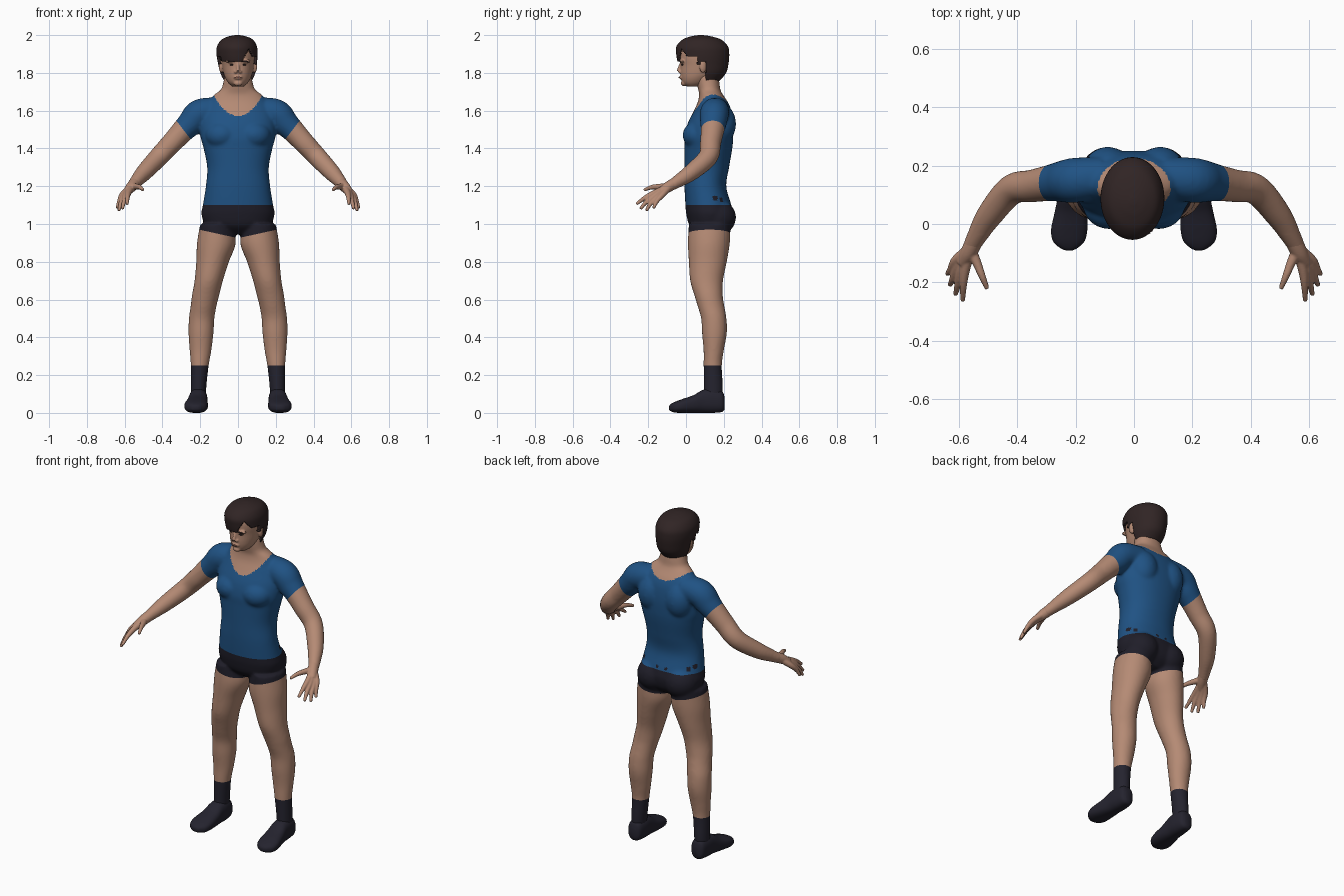
import bpy, bmesh
from math import sin, cos, pi, atan2, copysign
from mathutils import Vector, Matrix

if "Cube" in bpy.data.objects:
    bpy.data.objects.remove(bpy.data.objects["Cube"])


def material(name, r, g, b):
    m = bpy.data.materials.new(name)
    m.use_nodes = True
    m.diffuse_color = (r, g, b, 1)
    shader = m.node_tree.nodes["Principled BSDF"]
    shader.inputs["Base Color"].default_value = (r, g, b, 1)
    shader.inputs["Roughness"].default_value = 0.8
    return m


skin = material("skin", 0.46, 0.255, 0.175)
blue = material("blue cloth", 0.014, 0.085, 0.23)
black = material("black cloth", 0.014, 0.013, 0.022)
dark = material("dark shoe", 0.018, 0.017, 0.028)
brown = material("dark brown hair", 0.03, 0.018, 0.018)
lip = material("lip", 0.30, 0.13, 0.10)


def spline(rows, steps=6):
    """Smooth curve through rows of numbers."""
    out = []
    p = [rows[0], *rows, rows[-1]]
    for quad in zip(p, p[1:], p[2:], p[3:]):
        for i in range(steps):
            t = i / steps
            out.append([(2 * b + (c - a) * t + (2 * a - 5 * b + 4 * c - d) * t * t
                         + (3 * b - a - 3 * c + d) * t ** 3) / 2 for a, b, c, d in zip(*quad)])
    return out + [list(rows[-1])]


def skin_rings(bm, rings):
    rings = [[bm.verts.new(v) for v in ring] for ring in rings]
    n = len(rings[0])
    for low, high in zip(rings, rings[1:]):
        for i in range(n):
            j = (i + 1) % n
            bm.faces.new((low[i], low[j], high[j], high[i]))
    bm.faces.new(rings[0][::-1])
    bm.faces.new(rings[-1])


def loft(bm, rows, side=1, axis="z", power=1.0, n=40, steps=6):
    """Rows are (position on axis, x low, x high, other low, other high)."""
    rings = []
    for t, a0, a1, b0, b1 in spline(rows, steps):
        ring = []
        for i in range(n):
            c, s = cos(2 * pi * i / n), sin(2 * pi * i / n)
            a = (a0 + a1) / 2 + (a1 - a0) / 2 * copysign(abs(c) ** power, c)
            b = (b0 + b1) / 2 + (b1 - b0) / 2 * copysign(abs(s) ** power, s)
            ring.append((side * a, b, t) if axis == "z" else (side * a, t, b))
        rings.append(ring)
    skin_rings(bm, rings)


def tube(bm, rows, side=1, n=20):
    """Rows are (x, y, z, radius)."""
    rows = spline(rows)
    pts = [Vector((side * r[0], r[1], r[2])) for r in rows]
    rings = []
    for i, p in enumerate(pts):
        way = pts[min(i + 1, len(pts) - 1)] - pts[max(i - 1, 0)]
        q = way.to_track_quat("Z", "Y")
        rings.append([p + q @ Vector((cos(2 * pi * k / n), sin(2 * pi * k / n), 0)) * rows[i][3]
                      for k in range(n)])
    skin_rings(bm, rings)


def ball(bm, place, size, turn=0):
    m = Matrix.Translation(place) @ Matrix.Rotation(turn, 4, "Z") @ Matrix.Diagonal((*size, 1))
    bmesh.ops.create_uvsphere(bm, u_segments=24, v_segments=14, radius=1, matrix=m)


def finish(name, bm, mat, voxel=0, smooth=0):
    """Turn the parts into one object, fused by a remesh if a voxel size is given."""
    bmesh.ops.recalc_face_normals(bm, faces=bm.faces[:])
    me = bpy.data.meshes.new(name)
    bm.to_mesh(me)
    bm.free()
    ob = bpy.data.objects.new(name, me)
    bpy.context.collection.objects.link(ob)
    if voxel:
        mod = ob.modifiers.new("fuse", "REMESH")
        mod.mode, mod.voxel_size = "VOXEL", voxel
        mod = ob.modifiers.new("soften", "SMOOTH")
        mod.factor, mod.iterations = 0.5, smooth
        graph = bpy.context.evaluated_depsgraph_get()
        fused = bpy.data.meshes.new_from_object(ob.evaluated_get(graph))
        ob.modifiers.clear()
        ob.data = fused
        fused.name = name
    ob.data.materials.clear()
    ob.data.materials.append(mat)
    ob.data.polygons.foreach_set("use_smooth", [True] * len(ob.data.polygons))
    return ob


# Body: torso and neck
bm = bmesh.new()
torso = [(.945, .06, .07, .19), (.99, .165, .02, .235), (1.05, .193, .002, .25),
         (1.1, .186, -.003, .24), (1.2, .17, -.008, .213), (1.3, .163, -.008, .228),
         (1.4, .182, -.008, .245), (1.46, .198, -.008, .25), (1.53, .2, .008, .25),
         (1.6, .185, .042, .24), (1.645, .16, .062, .222), (1.685, .125, .07, .195),
         (1.71, .092, .065, .182), (1.74, .08, .058, .178), (1.79, .07, .05, .17)]
loft(bm, [(z, -w, w, f, b) for z, w, f, b in torso], power=0.92, n=64)

# Body: chest, shoulder blades, buttocks, legs and arms on both sides
leg = [(1.0, .03, .2, .015, .235), (.9, .012, .217, .01, .232), (.8, .048, .221, .015, .216),
       (.7, .08, .23, .022, .196), (.62, .1, .244, .045, .195), (.57, .113, .25, .06, .202),
       (.5, .125, .26, .08, .214), (.42, .13, .262, .085, .216), (.33, .141, .256, .093, .2),
       (.25, .155, .25, .093, .19), (.13, .168, .25, .095, .195), (.06, .17, .25, .095, .19)]
arm = [(.1, .16, 1.6, .07), (.2, .15, 1.585, .077), (.25, .145, 1.535, .07),
       (.29, .14, 1.495, .062), (.35, .13, 1.43, .056), (.42, .117, 1.355, .052),
       (.495, .03, 1.275, .045), (.54, -.045, 1.225, .034), (.562, -.085, 1.2, .028)]
for s in (1, -1):
    ball(bm, (s * .085, .065, 1.47), (.09, .083, .075))
    ball(bm, (s * .09, .18, 1.53), (.085, .085, .11))
    ball(bm, (s * .09, .165, 1.035), (.098, .1, .095))
    loft(bm, leg, s)
    tube(bm, arm, s, 32)
body = finish("body", bm, skin, 0.008, 8)

# Clean cuts along the clothing hems
bm = bmesh.new()
bm.from_mesh(body.data)
cuts = [((0, 0, 1.1), (0, 0, 1)), ((0, 0, .25), (0, 0, 1))]
for s in (1, -1):
    cuts += [((s * .288, 0, 1.4975), (s * .79, 0, -.61)), ((0, 0, .925), (-.22 * s, 0, 1))]
for place, normal in cuts:
    bmesh.ops.bisect_plane(bm, geom=bm.verts[:] + bm.edges[:] + bm.faces[:], dist=0.0003,
                           plane_co=place, plane_no=normal)
cut_body = bpy.data.meshes.new("cut_body")
bm.to_mesh(cut_body)
bm.free()
bpy.data.objects.remove(body)

# Spots where the shorts show through the shirt
spots = [(.16, .15, 1.135, .018), (.145, .185, 1.125, .014), (.03, .24, 1.118, .011), (.08, .25, 1.118, .011)]


def part_at(c):
    x = abs(c.x)
    if c.z < .25:
        return "socks"
    if c.z < 1.1 and x < .3:
        return "shorts" if c.z > .925 + .22 * x else "body"
    if x > .22 and .79 * x - .61 * c.z > -.686:
        return "body"
    if c.z > 1.58 + .33 * (c.y - .05) + .09 * (x / .135) ** 2:
        return "body"
    if any((Vector((x, c.y, c.z)) - Vector(p[:3])).length < p[3] for p in spots):
        return "shorts"
    return "shirt"


for name, mat in (("body", skin), ("shirt", blue), ("shorts", black), ("socks", dark)):
    bm = bmesh.new()
    bm.from_mesh(cut_body)
    others = [f for f in bm.faces if part_at(f.calc_center_median()) != name]
    bmesh.ops.delete(bm, geom=others, context="FACES")
    finish(name, bm, mat)
bpy.data.meshes.remove(cut_body)

# Shoes and hands
shoe = [(.205, .19, .23, .02, .08), (.19, .17, .25, .005, .115), (.14, .162, .258, 0, .128),
        (.09, .162, .262, 0, .122), (.04, .16, .272, 0, .094), (-.02, .16, .284, 0, .073),
        (-.06, .17, .277, .002, .058), (-.083, .195, .252, .01, .045), (-.09, .21, .235, .018, .035)]
fingers = [[(.58, -.165, 1.165), (.585, -.215, 1.14), (.587, -.263, 1.105)],
           [(.592, -.155, 1.157), (.603, -.205, 1.122), (.612, -.242, 1.08)],
           [(.603, -.14, 1.152), (.62, -.185, 1.112), (.631, -.21, 1.07)],
           [(.61, -.123, 1.157), (.628, -.155, 1.12), (.64, -.172, 1.083)],
           [(.54, -.13, 1.198), (.52, -.18, 1.195), (.503, -.222, 1.18)]]
for s, side in ((1, "left"), (-1, "right")):
    bm = bmesh.new()
    loft(bm, shoe, s, "y", 0.8)
    finish(side + "_shoe", bm, dark)
    bm = bmesh.new()
    tube(bm, [(.545, -.055, 1.219, .03), (.568, -.1, 1.193, .028), (.59, -.135, 1.168, .02)], s)
    for knuckle, middle, tip in fingers:
        tube(bm, [(.562, -.085, 1.2, .02), (*knuckle, .016), (*middle, .012), (*tip, .008)], s)
    finish(side + "_hand", bm, skin, 0.004, 3)

# Head with nose, lips, chin, brow ridge and ears
bm = bmesh.new()
skull = [(1.728, .03, .005, .07), (1.745, .05, -.017, .11), (1.77, .066, -.026, .14),
         (1.8, .077, -.03, .18), (1.84, .084, -.03, .2), (1.88, .088, -.035, .205),
         (1.92, .084, -.03, .2), (1.955, .06, 0, .165), (1.975, .02, .05, .11)]
loft(bm, [(z, -w, w, f, b) for z, w, f, b in skull])
tube(bm, [(0, -.026, 1.85, .007), (0, -.034, 1.828, .009), (0, -.038, 1.808, .012)])
ball(bm, (0, -.024, 1.776), (.024, .012, .011))
ball(bm, (0, -.01, 1.745), (.024, .018, .015))
for s in (1, -1):
    ball(bm, (s * .011, -.03, 1.805), (.01, .011, .008))
    ball(bm, (s * .035, -.02, 1.862), (.032, .013, .01))
    ball(bm, (s * .088, .09, 1.835), (.013, .02, .035), s * .3)
head = finish("head", bm, skin, 0.004, 4)
bpy.context.view_layer.update()


def face_plate(name, x, z, width, height, mat):
    hit, place, normal, _ = head.ray_cast(Vector((x, -1, z)), Vector((0, 1, 0)))
    bm = bmesh.new()
    ball(bm, place, (width, .003, height), atan2(normal.x, -normal.y))
    finish(name, bm, mat)


# Painted face details
for s, side in ((1, "left"), (-1, "right")):
    face_plate(side + "_eye", s * .034, 1.843, .013, .0035, brown)
    face_plate(side + "_eyebrow", s * .036, 1.861, .02, .004, brown)
face_plate("mouth", 0, 1.776, .02, .004, lip)

# Hair with a swept fringe, open around the face and ears
bm = bmesh.new()
hair = [(1.755, -.072, .072, .03, .175), (1.8, -.094, .092, -.02, .212),
        (1.85, -.106, .1, -.042, .225), (1.9, -.114, .104, -.052, .229),
        (1.94, -.111, .1, -.051, .222), (1.975, -.088, .08, -.02, .188),
        (1.993, -.05, .044, .025, .135), (2.0, -.014, .01, .065, .09)]
loft(bm, hair, n=120, steps=10)


def hair_edge(c):
    if c.y > .105:
        return 1.757
    if c.y > .06:
        return 1.862 if c.y > .08 else 1.845
    if c.y > .01:
        return 1.885
    return 1.86 + .07 * max(0, 1 - abs(c.x - .06) / .04)


bare = [f for f in bm.faces if f.calc_center_median().z < hair_edge(f.calc_center_median())]
bmesh.ops.delete(bm, geom=bare, context="FACES")
cap = finish("hair", bm, brown)
shell = cap.modifiers.new("thickness", "SOLIDIFY")
shell.thickness, shell.offset = .014, -1
